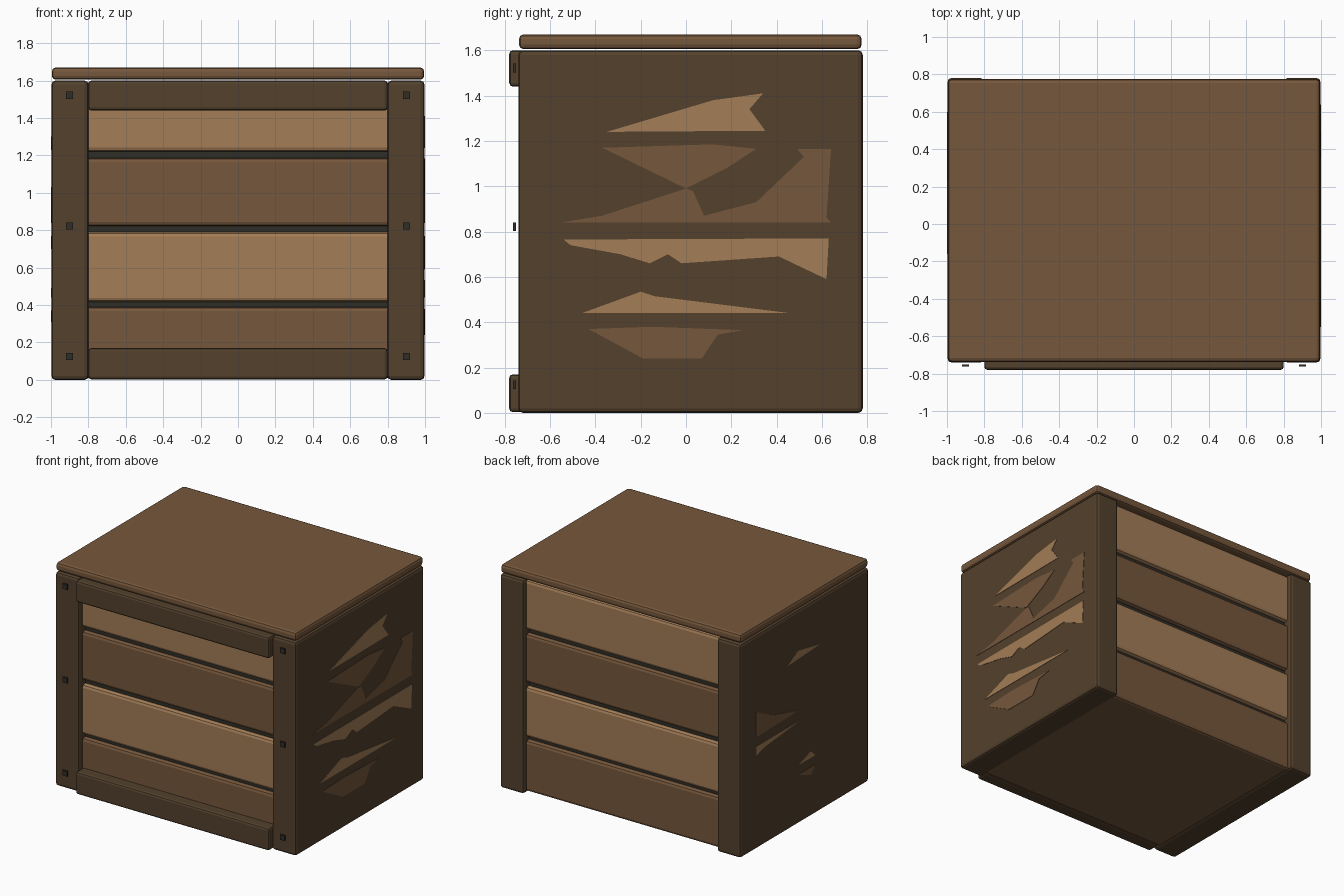
import bpy, bmesh

if "Cube" in bpy.data.objects:
    bpy.data.objects.remove(bpy.data.objects["Cube"])


def material(name, r, g, b):
    lin = [((c / 255 + 0.055) / 1.055) ** 2.4 for c in (r, g, b)]
    m = bpy.data.materials.new(name)
    m.diffuse_color = (*lin, 1)
    m.use_nodes = True
    m.node_tree.nodes["Principled BSDF"].inputs["Base Color"].default_value = m.diffuse_color
    return m


LIGHT = material("light wood", 163, 125, 87)
BROWN = material("brown wood", 118, 87, 60)
DARK = material("dark wood", 83, 65, 45)
METAL = material("dark metal", 48, 45, 38)


def finish(name, bm, mat):
    bmesh.ops.recalc_face_normals(bm, faces=bm.faces)
    me = bpy.data.meshes.new(name)
    bm.to_mesh(me)
    bm.free()
    me.materials.append(mat)
    ob = bpy.data.objects.new(name, me)
    bpy.context.collection.objects.link(ob)
    return ob


def box(name, x, y, z, mat, bevel=0.0):
    """Box from (min, max) ranges with optional rounded edges."""
    bm = bmesh.new()
    bmesh.ops.create_cube(bm, size=1)
    for v in bm.verts:
        for i, (lo, hi) in enumerate((x, y, z)):
            v.co[i] = lo if v.co[i] < 0 else hi
    if bevel:
        bmesh.ops.bevel(bm, geom=bm.edges[:], offset=bevel, segments=2,
                        profile=0.5, affect='EDGES')
    return finish(name, bm, mat)


def chip(name, side, pts, mat):
    """Thin plate where a plank shows through the side panel."""
    bm = bmesh.new()
    f = bm.faces.new([bm.verts.new((side * 0.994, y, z)) for y, z in pts])
    ext = bmesh.ops.extrude_face_region(bm, geom=[f])["geom"]
    for v in ext:
        if isinstance(v, bmesh.types.BMVert):
            v.co.x = side * 1.0
    bmesh.ops.triangulate(bm, faces=bm.faces[:])
    return finish(name, bm, mat)


# dark core seen between the planks
box("inner_core", (-0.93, 0.93), (-0.66, 0.71), (0.05, 1.56), METAL)

# stacked planks, alternating colours
for i, z in enumerate([(0.01, 0.39), (0.417, 0.79), (0.823, 1.187), (1.22, 1.59)]):
    box("plank", (-0.96, 0.96), (-0.695, 0.745), z, LIGHT if i % 2 else BROWN, 0.022)

# solid side panels, whose ends read as corner posts, and square bolts
for s in (-1, 1):
    box("side_panel", tuple(sorted((s * 0.8, s * 0.997))), (-0.74, 0.78), (0, 1.6), DARK, 0.02)
    for z in (0.125, 0.822, 1.522):
        box("bolt", (s * 0.9 - 0.019, s * 0.9 + 0.019), (-0.763, -0.75),
            (z - 0.019, z + 0.019), METAL)

# front rails
for z in ((0.003, 0.17), (1.44, 1.6)):
    box("front_rail", (-0.8, 0.8), (-0.78, -0.68), z, DARK, 0.016)

# lid
box("lid", (-0.995, 0.995), (-0.737, 0.775), (1.605, 1.67), BROWN, 0.02)

# plank wood showing through the right panel
chip("right_chip", 1, [(-.35, 1.24), (.12, 1.38), (.34, 1.41), (.28, 1.34), (.35, 1.245)], LIGHT)
chip("right_chip", 1, [(-.37, 1.17), (.12, 1.185), (.31, 1.165), (.18, 1.08), (0, .99)], BROWN)
chip("right_chip", 1, [(-.55, .84), (-.37, .87), (0, .99), (.03, .98), (.08, .87), (.31, .93),
                       (.52, 1.13), (.49, 1.165), (.64, 1.165), (.62, .86), (.64, .84)], BROWN)
chip("right_chip", 1, [(-.54, .765), (.63, .77), (.62, .59), (.41, .69), (-.02, .66),
                       (-.08, .7), (-.16, .66), (-.29, .7), (-.51, .74)], LIGHT)
chip("right_chip", 1, [(-.46, .44), (-.2, .535), (-.14, .515), (.46, .44)], LIGHT)
chip("right_chip", 1, [(-.43, .37), (-.15, .38), (.25, .365), (.14, .345), (.07, .24), (-.19, .24)], BROWN)

# smaller patches on the left panel
chip("left_chip", -1, [(.23, 1.23), (.1, 1.3), (-.16, 1.25)], LIGHT)
chip("left_chip", -1, [(.6, .84), (.6, 1.03), (.4, .93), (.1, .85)], BROWN)
chip("left_chip", -1, [(.6, .77), (.6, .7), (.5, .73), (.07, .77)], LIGHT)
chip("left_chip", -1, [(.1, .44), (-.05, .49), (-.1, .44)], LIGHT)
chip("left_chip", -1, [(.1, .37), (-.05, .31), (-.1, .37)], BROWN)
